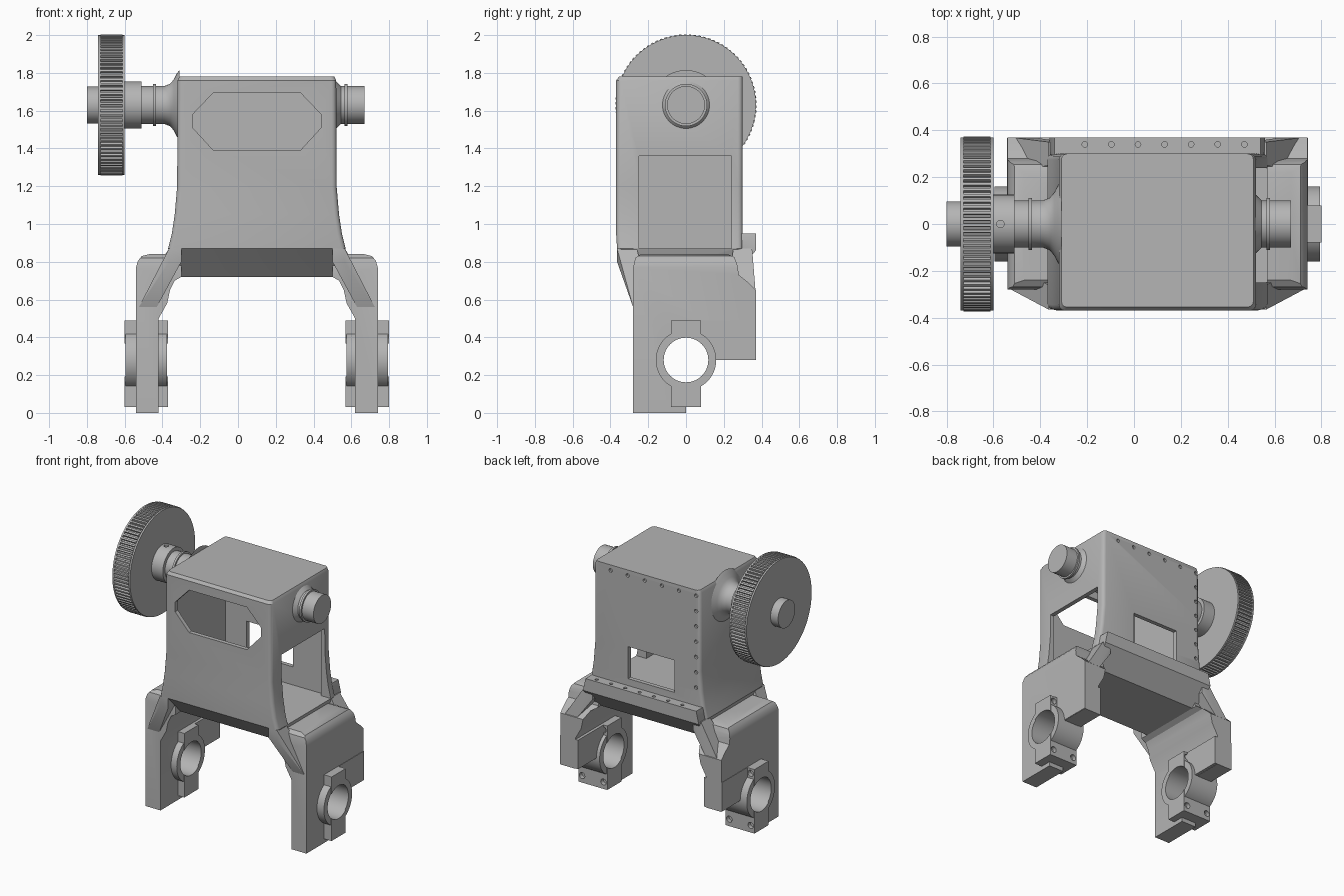
import bpy, bmesh
from math import sin, cos, tau, pi, radians

if "Cube" in bpy.data.objects:
    bpy.data.objects.remove(bpy.data.objects["Cube"])

CX = 0.10                  # centre of the housing and legs
AXLE_Z, PIVOT_Z = 1.63, 0.28

metal = bpy.data.materials.new("plain_grey_metal")
metal.use_nodes = True
grey = (0.46, 0.46, 0.46, 1)
metal.diffuse_color = grey
metal.node_tree.nodes["Principled BSDF"].inputs["Base Color"].default_value = grey


def finish(ob, angle=32):
    me = ob.data
    me.materials.clear()
    me.materials.append(metal)
    me.shade_smooth()
    me.set_sharp_from_angle(angle=radians(angle))


def make(name, bm):
    bmesh.ops.recalc_face_normals(bm, faces=bm.faces)
    me = bpy.data.meshes.new(name)
    bm.to_mesh(me)
    bm.free()
    ob = bpy.data.objects.new(name, me)
    bpy.context.scene.collection.objects.link(ob)
    finish(ob)
    return ob


def solid(name, *lofts):
    """Each loft is a list of equal-length rings, skinned and capped."""
    bm = bmesh.new()
    for rings in lofts:
        rows = [[bm.verts.new(p) for p in ring] for ring in rings]
        n = len(rows[0])
        for a, b in zip(rows, rows[1:]):
            for i in range(n):
                j = (i + 1) % n
                bm.faces.new((a[i], a[j], b[j], b[i]))
        bm.faces.new(rows[0][::-1])
        bm.faces.new(rows[-1])
    return make(name, bm)


def hull(name, pts):
    bm = bmesh.new()
    for p in pts:
        bm.verts.new(p)
    res = bmesh.ops.convex_hull(bm, input=bm.verts)
    loose = [v for v in bm.verts if not v.link_faces]
    bmesh.ops.delete(bm, geom=loose, context='VERTS')
    return make(name, bm)


def boolean(ob, tool, op='DIFFERENCE'):
    """Apply a boolean and discard the tool."""
    tool.hide_render = True
    mod = ob.modifiers.new("cut", 'BOOLEAN')
    mod.object, mod.operation, mod.solver = tool, op, 'EXACT'
    dg = bpy.context.evaluated_depsgraph_get()
    me = bpy.data.meshes.new_from_object(ob.evaluated_get(dg))
    ob.modifiers.clear()
    ob.data = me
    bpy.data.objects.remove(tool)
    finish(ob)


def extrude_x(pts, lo, hi):
    return [[(x, p, q) for p, q in pts] for x in (lo, hi)]


def extrude_y(pts, lo, hi):
    return [[(p, y, q) for p, q in pts] for y in (lo, hi)]


def circle(cx, cy, r, n=48):
    return [(cx + r * cos(tau * i / n), cy + r * sin(tau * i / n)) for i in range(n)]


def rect(a0, a1, b0, b1):
    return [(a0, b0), (a1, b0), (a1, b1), (a0, b1)]


def box(x0, x1, y0, y1, z0, z1):
    return extrude_x(rect(y0, y1, z0, z1), x0, x1)


def turned(profile, n=48):
    return [[(x, y, z) for y, z in circle(0, AXLE_Z, r, n)] for x, r in profile]


def round_ring(z, hw, y0, y1, r=0.025):
    corners = [(CX + hw - r, y1 - r), (CX - hw + r, y1 - r),
               (CX - hw + r, y0 + r), (CX + hw - r, y0 + r)]
    return [(x + r * cos(q * pi / 2 + k * pi / 6), y + r * sin(q * pi / 2 + k * pi / 6), z)
            for q, (x, y) in enumerate(corners) for k in range(4)]


# Hollow housing, flaring at the base, with a bevelled underside
housing = solid("housing", [round_ring(*s) for s in (
    (0.72, 0.42, -0.22, 0.24), (0.87, 0.47, -0.365, 0.30), (0.95, 0.45, -0.37, 0.30),
    (1.05, 0.435, -0.37, 0.30), (1.2, 0.422, -0.37, 0.30), (1.76, 0.42, -0.37, 0.30),
    (1.78, 0.41, -0.355, 0.30))])
boolean(housing, solid("cavity", box(CX - 0.39, CX + 0.39, -0.34, 0.27, 0.87, 1.75)))
octagon = [(-0.24, 1.51), (-0.24, 1.58), (-0.13, 1.695), (0.33, 1.695),
           (0.44, 1.58), (0.44, 1.51), (0.33, 1.39), (-0.13, 1.39)]
boolean(housing, solid("front_opening", extrude_y(octagon, -0.5, -0.2)))
boolean(housing, solid("side_opening", box(0.4, 0.8, -0.25, 0.24, 0.87, 1.36)))
boolean(housing, solid("back_opening", box(-0.12, 0.25, 0.2, 0.5, 1.0, 1.23)))
spots = [(0.39 - 0.136 * i, 1.74) for i in range(6)] + [(-0.29, 1.63 - 0.11 * i) for i in range(6)]
boolean(housing, solid("back_screw_holes",
        *[extrude_y(circle(x, z, 0.013, 12), 0.285, 0.35) for x, z in spots]))

# Rear flange with screw holes and a sloped underside
flange = solid("rear_flange", [
    [(x, y, z) for x, y in rect(CX - hw, CX + hw, y0, y1)]
    for z, hw, y0, y1 in ((0.72, 0.42, 0.18, 0.25), (0.86, 0.46, 0.28, 0.37),
                          (0.95, 0.44, 0.28, 0.37))])
boolean(flange, solid("flange_screw_holes",
        *[[[(x, y, z) for x, y in circle(-0.21 + 0.1135 * i, 0.34, 0.012, 12)]
           for z in (0.93, 1.0)] for i in range(7)]))

# Legs, braces and clamp bearings, one set per side
leg_front = [(.52, 0), (.64, 0), (.64, .77), (.63, .805), (.61, .83), (.57, .84), (.40, .84),
             (.40, .72), (.435, .70), (.46, .65), (.475, .58), (.52, .50)]
leg_side = [(-.28, 0), (0, 0), (0, .28), (.37, .28), (.37, .65), (.33, .69), (.28, .73),
            (.27, .79), (.255, .825), (.22, .84), (-.24, .84), (-.268, .82), (-.28, .77)]
for side, tag in ((1, "left"), (-1, "right")):
    def X(u):
        return CX + side * u

    leg = solid(tag + "_leg", extrude_y([(X(u), z) for u, z in leg_front], -0.5, 0.5))
    boolean(leg, solid("leg_outline", extrude_x(leg_side, X(0.3), X(0.8))), 'INTERSECT')
    pad = solid(tag + "_rear_pad", box(X(0.50), X(0.643), 0.05, 0.368, 0.282, 0.49))
    boolean(pad, solid("pad_holes", *[[[(x, y, z) for x, y in circle(X(0.55), yy, 0.015, 12)]
            for z in (0.2, 0.31)] for yy in (0.25, 0.32)]))

    clamp = solid(tag + "_clamp_ring", extrude_x(circle(0, PIVOT_Z, 0.16, 64), X(0.475), X(0.695)))
    block = solid(tag + "_clamp_block", box(X(0.47), X(0.70), -0.08, 0.08, 0.03, 0.49))
    boolean(block, solid("clamp_screw_holes", *[
        extrude_y(circle(X(u), z, 0.022, 16), 0.05, 0.2)
        for u in (0.50, 0.67) for z in (0.08, 0.455)]))
    for part in (leg, pad, clamp, block):
        boolean(part, solid("pivot_bore", extrude_x(circle(0, PIVOT_Z, 0.118, 64), X(0.3), X(0.9))))

    for name, top_y, low_y, low_z in (("front_brace", (-.365, -.26), (-.28, -.18), 0.56),
                                      ("rear_brace", (.25, .35), (.22, .37), 0.62)):
        hull(tag + "_" + name,
             [(X(u), y, z) for u in (0.40, 0.465) for y in top_y for z in (0.80, 0.87)]
             + [(X(u), y, low_z) for u in (0.53, 0.625) for y in low_y])

# Axle stubs, built from the wall outward
solid("right_axle_boss", turned([(-.31, .185), (-.325, .165), (-.34, .135), (-.36, .112),
                                 (-.39, .10), (-.435, .10), (-.435, .112), (-.45, .112),
                                 (-.45, .10), (-.51, .10)]))
collar = solid("wheel_collar", turned([(-0.51, 0.125), (-0.60, 0.125)]))
boolean(collar, solid("set_screw_hole", [[(x, y, z) for x, y in circle(-0.57, 0, 0.016, 16)]
                                        for z in (1.72, 1.8)]))
solid("left_axle_stub", turned([(.515, .13), (.53, .115), (.545, .10), (.565, .10), (.565, .112),
                                (.58, .112), (.58, .10), (.67, .10)]))
solid("wheel_end_stub", turned([(-0.73, 0.097), (-0.80, 0.097)]))

# Ribbed hand wheel
TEETH = 90
ribs = [(r * cos(tau * (i + f) / TEETH), AXLE_Z + r * sin(tau * (i + f) / TEETH))
        for i in range(TEETH) for f, r in ((0, .36), (.35, .36), (.45, .374), (.9, .374))]
solid("hand_wheel_ribs", extrude_x(ribs, -0.728, -0.612))
for name, x in (("outer", -0.74), ("inner", -0.612)):
    solid("hand_wheel_" + name + "_rim", turned([(x, 0.37), (x + 0.012, 0.37)], 96))
